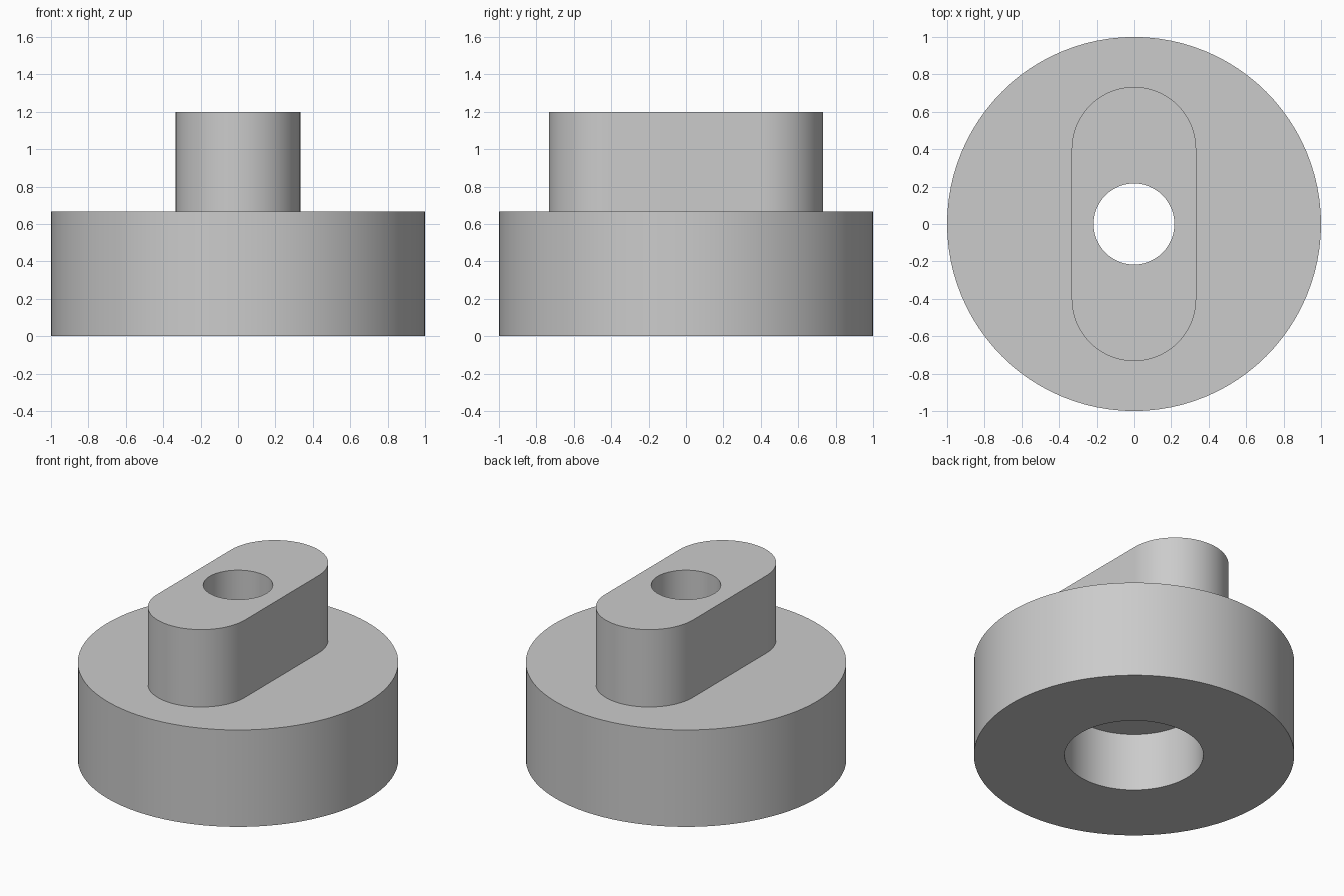
import bpy, bmesh
from math import sin, cos, pi, radians

cube = bpy.data.objects.get("Cube")
if cube:
    bpy.data.objects.remove(cube, do_unlink=True)

# Plain grey material
grey = bpy.data.materials.new("plain_grey")
grey.use_nodes = True
colour = (0.6, 0.6, 0.6, 1)
grey.diffuse_color = colour
grey.node_tree.nodes["Principled BSDF"].inputs["Base Color"].default_value = colour

HALF = 48  # segments per half turn


def ring(bm, radius, z, shift=0):
    """Two half circles pushed apart along y: a circle, or a slot if shift > 0."""
    verts = []
    for side in (1, -1):
        for i in range(HALF + 1):
            a = pi * i / HALF
            verts.append(bm.verts.new((side * radius * cos(a),
                                       side * (radius * sin(a) + shift), z)))
    return verts


def bridge(bm, lower, upper):
    n = len(lower)
    for i in range(n):
        j = (i + 1) % n
        bm.faces.new((lower[i], lower[j], upper[j], upper[i]))


# Closed section: radius, height, slot shift
base_top, boss_top, recess_top = 0.667, 1.2, 0.4
section = [
    (1.0, 0, 0), (1.0, base_top, 0),                          # round base
    (0.333, base_top, 0.4), (0.333, boss_top, 0.4),           # slot-shaped boss
    (0.217, boss_top, 0), (0.217, recess_top, 0),             # through bore
    (0.433, recess_top, 0), (0.433, 0, 0),                    # recess underneath
]

bm = bmesh.new()
rings = [ring(bm, *s) for s in section]
for k, lower in enumerate(rings):
    bridge(bm, lower, rings[(k + 1) % len(rings)])
bmesh.ops.remove_doubles(bm, verts=bm.verts, dist=1e-5)
bmesh.ops.recalc_face_normals(bm, faces=bm.faces)

mesh = bpy.data.meshes.new("round_base_with_slot_boss")
bm.to_mesh(mesh)
bm.free()
mesh.materials.append(grey)
body = bpy.data.objects.new("round_base_with_slot_boss", mesh)
bpy.context.collection.objects.link(body)

# Smooth walls, sharp rims
bpy.ops.object.select_all(action="DESELECT")
body.select_set(True)
bpy.context.view_layer.objects.active = body
bpy.ops.object.shade_smooth_by_angle(angle=radians(30))
